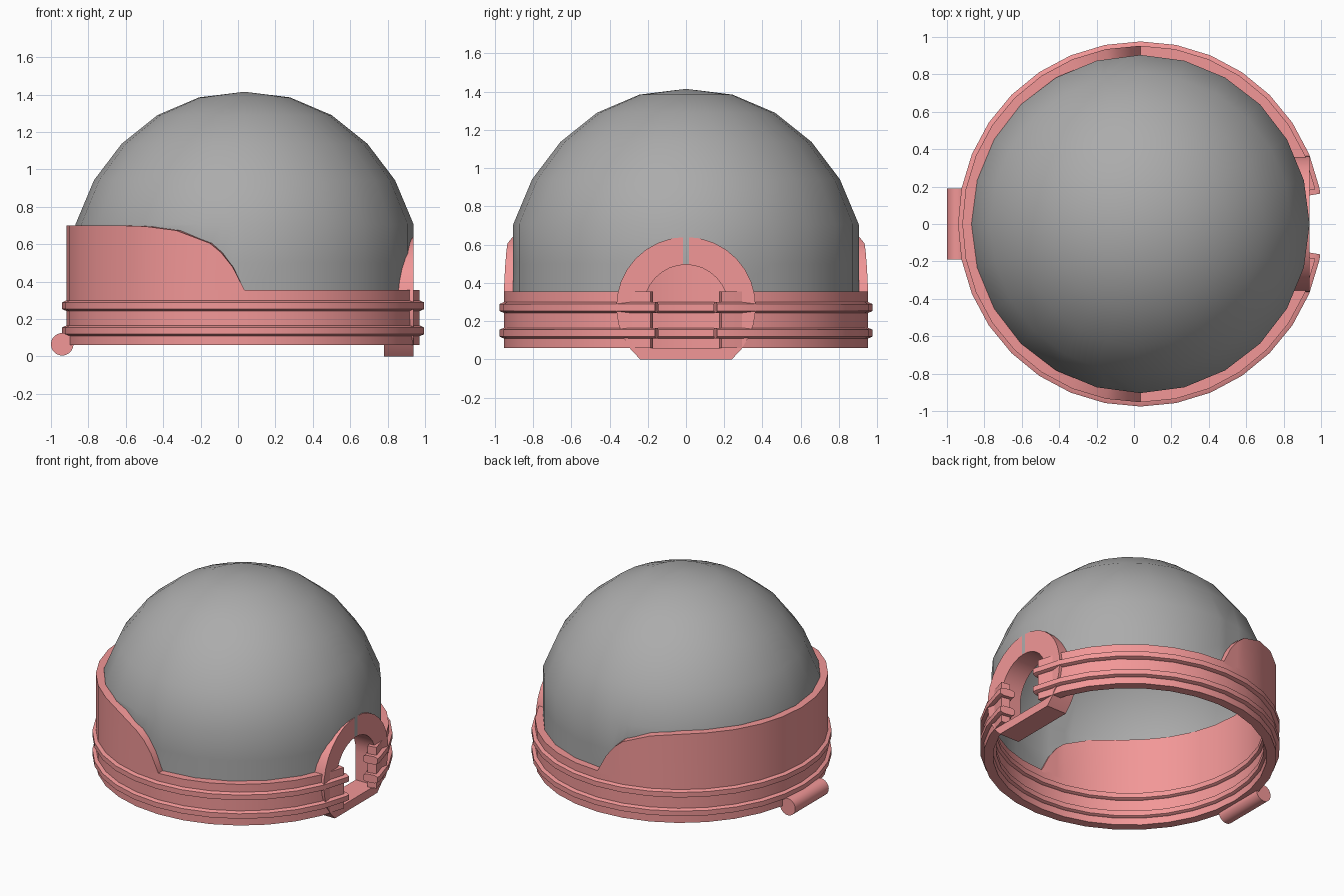
import bpy, bmesh, math

if "Cube" in bpy.data.objects:
    bpy.data.objects.remove(bpy.data.objects["Cube"])

CX = 0.035                      # axis of the ring and dome
RO, RI_RING, RD = 0.953, 0.89, 0.904   # ring outer, ring inner, dome radius
RIM = [(-0.64, 0.70), (-0.49, 0.695), (-0.32, 0.672), (-0.15, 0.605),
       (-0.09, 0.555), (-0.03, 0.48), (0.035, 0.355)]   # rear guard edge, x -> z


def material(name, color):
    m = bpy.data.materials.new(name)
    m.diffuse_color = (*color, 1)
    m.use_nodes = True
    m.node_tree.nodes["Principled BSDF"].inputs["Base Color"].default_value = m.diffuse_color
    return m


pink = material("pink", (0.89, 0.31, 0.31))
grey = material("grey", (0.41, 0.41, 0.41))


def rim_z(x):
    if x <= RIM[0][0]:
        return RIM[0][1]
    for (xa, za), (xb, zb) in zip(RIM, RIM[1:]):
        if x <= xb:
            return za + (zb - za) * (x - xa) / (xb - xa)
    return RIM[-1][1]


def ring_point(r, deg, n):
    """Point on the outline of a regular n-gon."""
    step = 360 / n
    k = math.floor(deg / step + 1e-6)
    f = deg / step - k
    a, b = math.radians(k * step), math.radians((k + 1) * step)
    return (CX + r * (math.cos(a) * (1 - f) + math.cos(b) * f),
            r * (math.sin(a) * (1 - f) + math.sin(b) * f))


def smooth(ob, mat):
    ob.data.materials.append(mat)
    bpy.ops.object.select_all(action='DESELECT')
    ob.select_set(True)
    bpy.context.view_layer.objects.active = ob
    bpy.ops.object.shade_smooth_by_angle(angle=math.radians(30))


def finish(name, bm, mat):
    bmesh.ops.recalc_face_normals(bm, faces=bm.faces)
    me = bpy.data.meshes.new(name)
    bm.to_mesh(me)
    bm.free()
    ob = bpy.data.objects.new(name, me)
    bpy.context.collection.objects.link(ob)
    smooth(ob, mat)


def skin(name, sections, closed=False):
    """Join a row of closed cross-sections into a solid."""
    bm = bmesh.new()
    rows = [[bm.verts.new(p) for p in s] for s in sections]
    m = len(rows[0])
    pairs = list(zip(rows, rows[1:]))
    if closed:
        pairs.append((rows[-1], rows[0]))
    else:
        bm.faces.new(rows[0])
        bm.faces.new(rows[-1][::-1])
    for a, b in pairs:
        for i in range(m):
            j = (i + 1) % m
            bm.faces.new((a[i], a[j], b[j], b[i]))
    finish(name, bm, pink)


def sweep(name, angles, profile):
    skin(name, [[(*ring_point(r, a, 32), z) for r, z in profile(a)] for a in angles])


# open collar ring, gap facing +x
S = 11.25
main = [S * k for k in range(1, 32)]
sweep("collar_ring", main,
      lambda a: [(RI_RING, 0.06), (RO, 0.06), (RO, 0.355), (RI_RING, 0.355)])

# two tapered flanges, slightly longer than the ring
for name, z0, z1 in (("lower_flange", 0.109, 0.165), ("upper_flange", 0.243, 0.299)):
    c = 0.01
    prof = [(0.872, z0 + c), (RI_RING, z0), (RO, z0), (0.976, z0 + c),
            (0.976, z1 - c), (RO, z1), (RI_RING, z1), (0.872, z1 - c)]
    sweep(name, [9.6] + main + [350.4], lambda a: prof)

# raised rear guard with curved ends
angles = [90, 93.9, 97.6] + [S * k for k in range(9, 24)] + [262.4, 266.1, 270]


def guard_profile(a):
    top = rim_z(ring_point(RO, a, 32)[0])
    return [(RI_RING, 0.34), (RO, 0.34), (RO, top), (RI_RING, top)]


sweep("rear_guard", angles, guard_profile)

# arch around the opening at the gap, flat at the bottom
R, RI, ZC, N = 0.365, 0.22, 0.275, 24
t0 = -math.asin(ZC / R)
sections = []
for i in range(N + 1):
    t = t0 + (math.pi - 2 * t0) * i / N
    oy, oz = R * math.cos(t), ZC + R * math.sin(t)
    if math.sin(t) >= 0:
        iy, iz = RI * math.cos(t), ZC + RI * math.sin(t)
    else:
        iy = math.copysign(RI, math.cos(t))
        iz = ZC - (ZC - 0.06) * math.sin(t) / math.sin(t0)
    sections.append([(0.78, oy, oz), (0.937, oy, oz), (0.937, iy, iz), (0.78, iy, iz)])
skin("front_arch", sections, closed=True)

# hinge bar on the -x side
bpy.ops.mesh.primitive_cylinder_add(vertices=32, radius=0.06, depth=0.38,
                                    location=(-0.94, 0, 0.065),
                                    rotation=(math.pi / 2, 0, 0))
hinge = bpy.context.object
hinge.name = "hinge_bar"
smooth(hinge, pink)

# dome shell: 24 sides, lower wall trimmed to the guard and the arch opening
bm = bmesh.new()
levels = [(RD, 0.35), (RD, 0.5), (RD, 0.706), (0.805, 0.942),
          (0.657, 1.137), (0.466, 1.29), (0.243, 1.385)]
rows = [[bm.verts.new((*ring_point(r, 15 * k, 24), z)) for k in range(24)]
        for r, z in levels]
pole = bm.verts.new((CX, 0, 1.415))
for l, (a, b) in enumerate(zip(rows, rows[1:])):
    for k in range(24):
        if l == 0 and k in (0, 23):      # opening behind the arch
            continue
        j = (k + 1) % 24
        bm.faces.new((a[k], a[j], b[j], b[k]))
for k in range(24):
    bm.faces.new((rows[-1][k], rows[-1][(k + 1) % 24], pole))
for x, _ in RIM[3:6]:
    wall = [f for f in bm.faces if max(v.co.z for v in f.verts) < 0.71]
    geom = wall + list({e for f in wall for e in f.edges}) + \
        list({v for f in wall for v in f.verts})
    bmesh.ops.bisect_plane(bm, geom=geom, plane_co=(x, 0, 0), plane_no=(1, 0, 0))
for v in bm.verts:
    if v.co.z < 0.70:
        v.co.z = max(v.co.z, rim_z(v.co.x))
bmesh.ops.remove_doubles(bm, verts=bm.verts, dist=0.0005)
loose = [v for v in bm.verts if not v.link_faces]
bmesh.ops.delete(bm, geom=loose, context='VERTS')
finish("dome", bm, grey)
